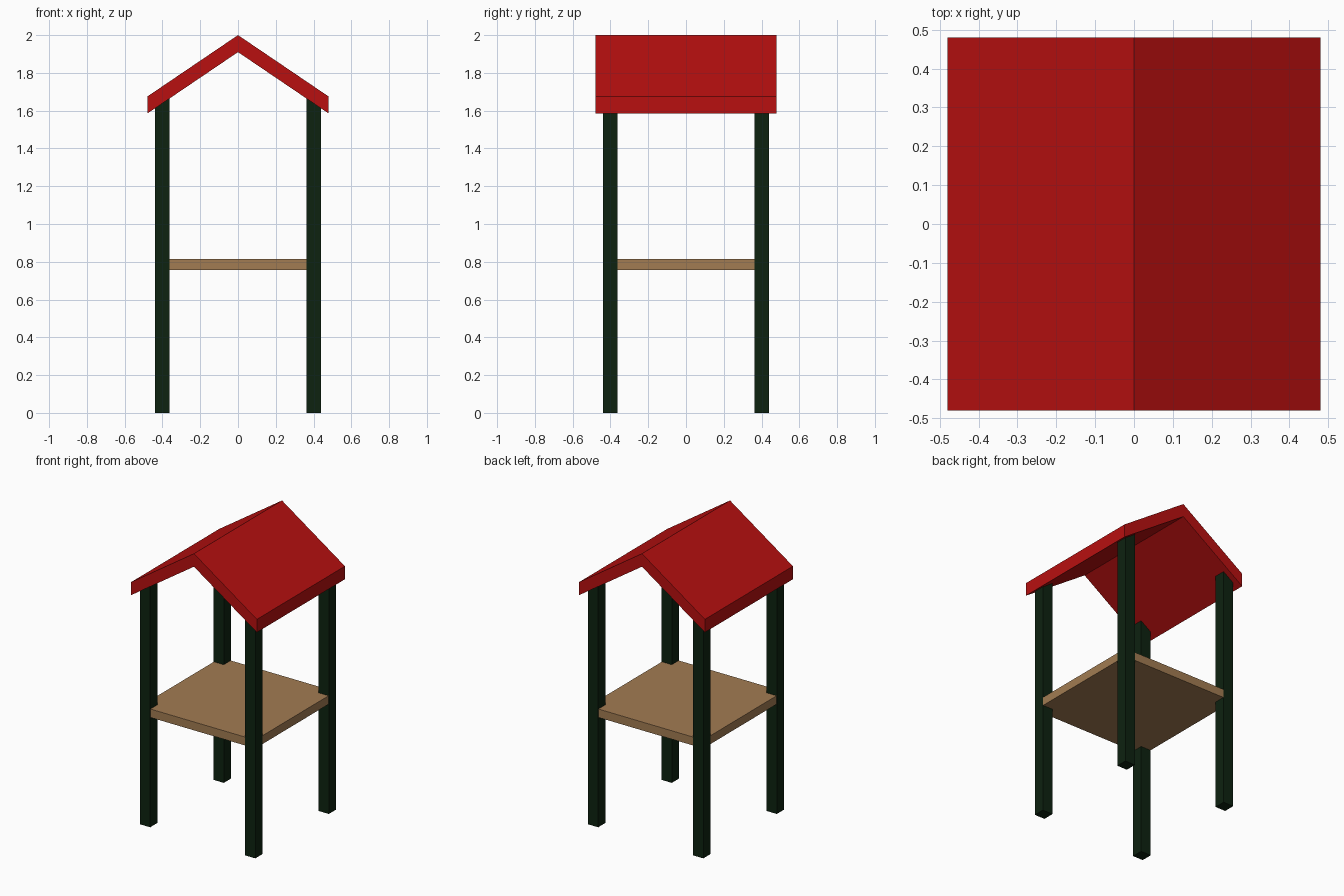
import bpy, bmesh

if "Cube" in bpy.data.objects:
    bpy.data.objects.remove(bpy.data.objects["Cube"])


def material(name, rgb):
    m = bpy.data.materials.new(name)
    m.diffuse_color = (*rgb, 1)
    m.use_nodes = True
    m.node_tree.nodes["Principled BSDF"].inputs["Base Color"].default_value = m.diffuse_color
    return m


RED = material("roof red", (0.48, 0.005, 0.005))
GREEN = material("dark green", (0.004, 0.016, 0.005))
WOOD = material("wood brown", (0.36, 0.20, 0.085))


def extrude_profile(name, points, y0, y1, mat):
    """Extrude an xz outline from y0 to y1."""
    bm = bmesh.new()
    face = bm.faces.new([bm.verts.new((x, y0, z)) for x, z in points])
    ext = bmesh.ops.extrude_face_region(bm, geom=[face])
    verts = [g for g in ext["geom"] if isinstance(g, bmesh.types.BMVert)]
    bmesh.ops.translate(bm, verts=verts, vec=(0, y1 - y0, 0))
    bmesh.ops.recalc_face_normals(bm, faces=bm.faces)
    mesh = bpy.data.meshes.new(name)
    bm.to_mesh(mesh)
    bm.free()
    mesh.materials.append(mat)
    obj = bpy.data.objects.new(name, mesh)
    bpy.context.collection.objects.link(obj)
    return obj


IN, OUT, EAVE = 0.362, 0.44, 0.48
SLOPE = 0.325 / EAVE


def underside(x):
    return 1.91 - SLOPE * abs(x)


# Gabled roof
extrude_profile("roof", [(0, 2), (EAVE, 1.675), (EAVE, 1.585), (0, 1.91),
                         (-EAVE, 1.585), (-EAVE, 1.675)], -EAVE, EAVE, RED)

# Four corner posts, tops cut to the roof slope and set slightly into it
for sx, side in ((-1, "left"), (1, "right")):
    for sy, end in ((-1, "front"), (1, "back")):
        a, b = sx * IN, sx * OUT
        extrude_profile(f"{end}_{side}_post",
                        [(a, 0), (b, 0), (b, underside(b) + 0.01), (a, underside(a) + 0.01)],
                        sy * IN, sy * OUT, GREEN)

# Platform, a hair inside the outer post faces
P = OUT - 0.002
extrude_profile("platform", [(-P, 0.757), (P, 0.757), (P, 0.815), (-P, 0.815)], -P, P, WOOD)
